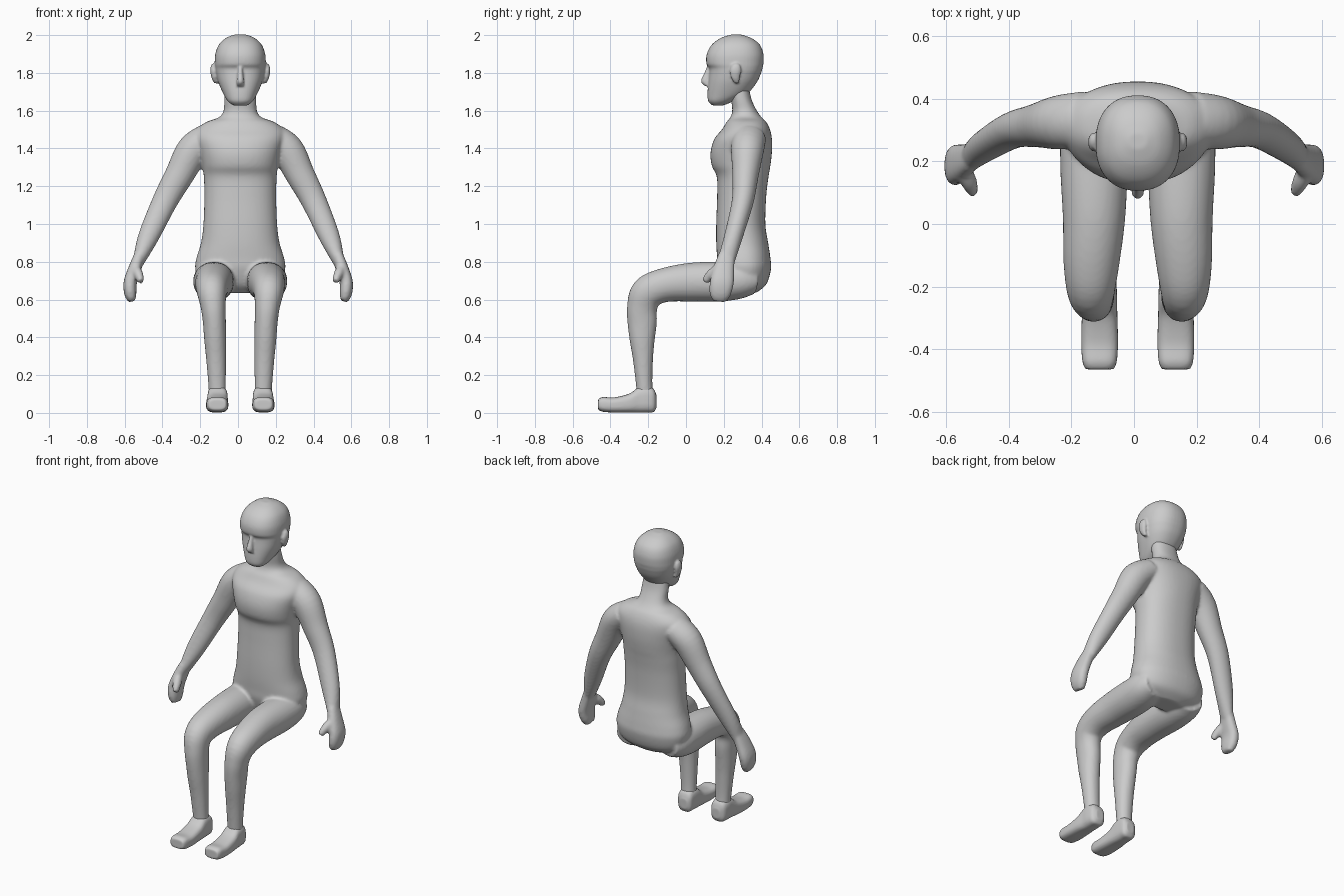
import bpy, bmesh, math
from mathutils import Vector

CX = 0.012  # the figure leans very slightly to +x


def spline(rows, steps):
    """Catmull-Rom interpolation through rows of numbers."""
    out = []
    for i in range(len(rows) - 1):
        p0, p1 = rows[max(i - 1, 0)], rows[i]
        p2, p3 = rows[i + 1], rows[min(i + 2, len(rows) - 1)]
        for k in range(steps):
            t = k / steps
            out.append([0.5 * (2 * b + (c - a) * t + (2 * a - 5 * b + 4 * c - d) * t * t
                               + (3 * b - a - 3 * c + d) * t ** 3)
                        for a, b, c, d in zip(p0, p1, p2, p3)])
    out.append(list(rows[-1]))
    return out


def loft(bm, rows, axis=None, power=2.0, sides=32, steps=5):
    """Skin rings (x, y, z, half width, half depth) along a path."""
    rows = spline(rows, steps)
    rings = []
    for i, r in enumerate(rows):
        a, b = rows[max(i - 1, 0)], rows[min(i + 1, len(rows) - 1)]
        t = Vector(axis) if axis else (Vector(b[:3]) - Vector(a[:3])).normalized()
        u = Vector((1, 0, 0))
        u = (u - t * u.dot(t)).normalized()
        v = t.cross(u)
        ring = []
        for k in range(sides):
            c, s = math.cos(2 * math.pi * k / sides), math.sin(2 * math.pi * k / sides)
            c = math.copysign(abs(c) ** (2 / power), c)
            s = math.copysign(abs(s) ** (2 / power), s)
            ring.append(bm.verts.new(Vector(r[:3]) + u * c * r[3] + v * s * r[4]))
        rings.append(ring)
    faces = [bm.faces.new((p[k], p[(k + 1) % sides], q[(k + 1) % sides], q[k]))
             for p, q in zip(rings, rings[1:]) for k in range(sides)]
    faces += [bm.faces.new(rings[0]), bm.faces.new(rings[-1])]
    bmesh.ops.recalc_face_normals(bm, faces=faces)


def stack(rows):
    """(z, front y, back y, half width) -> loft rows."""
    return [(CX, (f + b) / 2, z, w, (b - f) / 2) for z, f, b, w in rows]


def side_rows(rows, s, fade=False):
    """Place rows on the left or right side of the body."""
    return [(s * x + CX * (min(1, max(0, (z - 0.6) / 0.8)) if fade else 1), y, z, a, b)
            for x, y, z, a, b in rows]


def finish(bm, name, voxel=None, smooth=4):
    me = bpy.data.meshes.new(name)
    bm.to_mesh(me)
    bm.free()
    ob = bpy.data.objects.new(name, me)
    bpy.context.collection.objects.link(ob)
    for p in me.polygons:
        p.use_smooth = True
    if voxel:
        m = ob.modifiers.new("fuse", 'REMESH')
        m.mode = 'VOXEL'
        m.voxel_size = voxel
        m.use_smooth_shade = True
        m = ob.modifiers.new("soften", 'SMOOTH')
        m.factor = 0.5
        m.iterations = smooth
    return ob


# torso and neck
TORSO = [(.635, .25, .37, .10), (.68, .20, .425, .205), (.76, .17, .45, .238),
         (.82, .165, .447, .232), (.90, .16, .435, .208), (1.0, .16, .42, .195),
         (1.15, .165, .425, .19), (1.25, .163, .437, .193), (1.31, .136, .447, .20),
         (1.38, .13, .455, .215), (1.45, .15, .455, .235), (1.50, .19, .445, .23),
         (1.54, .215, .425, .18), (1.565, .235, .40, .112), (1.60, .245, .375, .088),
         (1.66, .238, .347, .085), (1.74, .22, .33, .08)]
# limbs
LEG = [(.125, .36, .70, .09, .07), (.14, .29, .70, .105, .095), (.14, .18, .695, .108, .105),
       (.14, .02, .692, .10, .102), (.148, -.12, .675, .09, .09), (.15, -.205, .635, .078, .088),
       (.143, -.232, .56, .066, .08), (.137, -.232, .48, .061, .078), (.133, -.232, .39, .058, .067),
       (.128, -.228, .29, .053, .054), (.123, -.222, .16, .047, .044), (.12, -.215, .07, .045, .043)]
ARM = [(.17, .335, 1.46, .075, .09), (.25, .325, 1.39, .087, .087), (.32, .315, 1.26, .077, .07),
       (.395, .30, 1.12, .067, .058), (.48, .25, .93, .055, .049), (.53, .21, .80, .031, .046)]
HAND = [(.525, .215, .83, .030, .045), (.55, .20, .76, .034, .056), (.572, .19, .69, .035, .063),
        (.57, .18, .63, .032, .056), (.56, .175, .592, .02, .036)]
THUMB = [(.55, .18, .765, .026, .03), (.53, .135, .735, .026, .027), (.515, .10, .695, .017, .02)]

body = bmesh.new()
loft(body, stack(TORSO), axis=(0, 0, 1), power=2.25, sides=48)
for s in (-1, 1):
    loft(body, side_rows(LEG, s), power=2.1)
    loft(body, side_rows(ARM, s, True))
    loft(body, side_rows(HAND, s, True), power=2.4)
    loft(body, side_rows(THUMB, s, True))
finish(body, "body", 0.009, 6)

# head with nose, brow and ears
HEAD = [(1.628, .14, .20, .038), (1.65, .118, .25, .066), (1.69, .114, .325, .09),
        (1.75, .118, .375, .116), (1.80, .123, .398, .129), (1.825, .122, .405, .133),
        (1.85, .108, .41, .135), (1.90, .11, .41, .132), (1.95, .137, .39, .113),
        (1.985, .185, .345, .075), (2.003, .24, .29, .03)]
NOSE = [(CX, .125, 1.84, .012, .012), (CX, .115, 1.80, .014, .018),
        (CX, .105, 1.755, .02, .026), (CX, .115, 1.73, .018, .014)]
EAR = [(.128, .27, 1.745, .01, .012), (.137, .262, 1.77, .014, .022),
       (.142, .262, 1.81, .017, .03), (.14, .265, 1.84, .014, .022), (.136, .265, 1.85, .008, .01)]
head = bmesh.new()
loft(head, stack(HEAD), axis=(0, 0, 1), power=2.3, sides=48)
loft(head, NOSE, axis=(0, 0, 1), sides=16)
for s in (-1, 1):
    loft(head, side_rows(EAR, s), axis=(0, 0, 1), sides=16)
finish(head, "head", 0.006, 3)

# feet
FOOT = [(.115, -.155, .06, .025, .03), (.118, -.172, .066, .047, .062), (.12, -.21, .072, .053, .07),
        (.12, -.25, .069, .054, .068), (.122, -.30, .052, .057, .05), (.122, -.38, .042, .059, .04),
        (.122, -.44, .045, .055, .039), (.122, -.465, .045, .045, .028)]
for s, label in ((-1, "right"), (1, "left")):
    foot = bmesh.new()
    loft(foot, side_rows(FOOT, s), axis=(0, -1, 0), power=3.0)
    finish(foot, label + "_foot", 0.006, 3)
